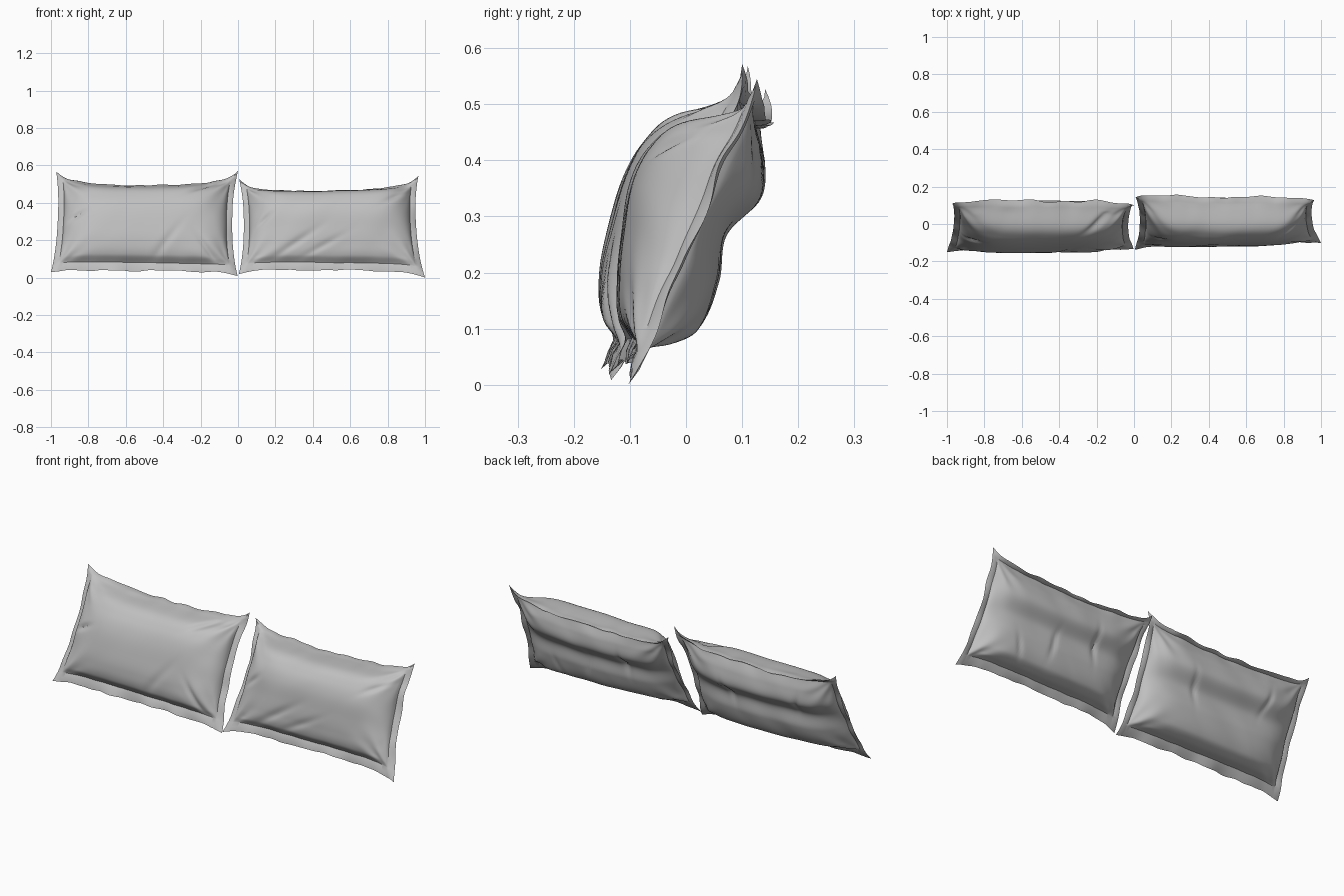
import bpy, bmesh, math
from mathutils import Vector, noise

if "Cube" in bpy.data.objects:
    bpy.data.objects.remove(bpy.data.objects["Cube"])

# One plain cloth colour
cloth = bpy.data.materials.new("grey cloth")
cloth.use_nodes = True
colour = (0.53, 0.53, 0.53, 1)
cloth.diffuse_color = colour
bsdf = cloth.node_tree.nodes["Principled BSDF"]
bsdf.inputs["Base Color"].default_value = colour
bsdf.inputs["Roughness"].default_value = 0.8

OUT = Vector((0, -0.9, 0.43)).normalized()    # out of the leaning front face
UP = Vector((0, 0.43, 0.9)).normalized()      # up along the leaning plane
SIDE, BOTTOM, TOP = 0.033, 0.085, 0.05        # hem widths as a share of each side

# Padding thickness from bottom to top; the backs are dented across the middle
RIGHT_FRONT = [(BOTTOM, 0), (.13, .045), (.25, .083), (.4, .107), (.58, .124),
               (.72, .12), (.84, .09), (1 - TOP, 0)]
RIGHT_BACK = [(BOTTOM, 0), (.13, .05), (.21, .085), (.4, .083), (.56, .052),
              (.73, .08), (.86, .045), (1 - TOP, 0)]
LEFT_FRONT = [(BOTTOM, 0), (.13, .04), (.25, .076), (.4, .107), (.58, .138),
              (.72, .138), (.84, .105), (1 - TOP, 0)]
LEFT_BACK = [(BOTTOM, 0), (.13, .045), (.21, .077), (.4, .07), (.56, .043),
             (.73, .067), (.86, .04), (1 - TOP, 0)]


def smooth_profile(pts, v):
    """Smooth curve through the profile points."""
    if v <= pts[0][0] or v >= pts[-1][0]:
        return 0.0

    def slope(i):
        p, q = pts[max(i - 1, 0)], pts[min(i + 1, len(pts) - 1)]
        return (q[1] - p[1]) / (q[0] - p[0])

    i = max(k for k in range(len(pts) - 1) if pts[k][0] <= v)
    (x0, y0), (x1, y1) = pts[i], pts[i + 1]
    h = x1 - x0
    t = (v - x0) / h
    return max(0.0, (2*t**3 - 3*t**2 + 1) * y0 + (t**3 - 2*t*t + t) * h * slope(i)
               + (3*t*t - 2*t**3) * y1 + (t**3 - t*t) * h * slope(i + 1))


def stations(start, end, count):
    """Grid positions: hem rows at both ends, denser near the seams."""
    body = [start + (1 - start - end) * (0.6 * (0.5 - 0.5 * math.cos(math.pi * k / count))
            + 0.4 * k / count) for k in range(count + 1)]
    return [0, start / 2] + body + [1 - end / 2, 1]


def ear(t, power):
    """Zero at the corners, one along the middle of an edge."""
    return 1 - abs(2 * t - 1) ** power


def groove(a, b, fold):
    """A narrow crease: centre, angle, half length, half width, depth."""
    a0, b0, angle, length, width, depth = fold
    dx, dy = (a - a0) * 0.96, (b - b0) * 0.56
    along = dx * math.cos(angle) + dy * math.sin(angle)
    across = -dx * math.sin(angle) + dy * math.cos(angle)
    return depth * math.exp(-(along / length) ** 2 - (across / width) ** 2)


def make_pillow(name, corners, front, back, sag, rise, bow, folds, seed):
    bl, br, tl, tr = (Vector(c) for c in corners)
    cols, rows = stations(SIDE, SIDE, 90), stations(BOTTOM, TOP, 56)
    shift = Vector((seed, seed * 0.7, 0))

    def point(a, b, side):
        # Limp seam plane with pulled-out corners
        p = (bl * (1 - a) + br * a) * (1 - b) + (tl * (1 - a) + tr * a) * b
        p += UP * rise * (1 - b) * ear(a, 6)
        p.z -= sag * b * (ear(a, 2) + ear(a, 10)) / 2
        p.x += (bow[0] * (1 - a) - bow[1] * a) * ear(b, 2.4)
        # Top and side hems flop backwards
        flop = max(0, b - 1 + TOP) / TOP
        p += Vector((0, 0.016, -0.021)) * flop * ear(a, 8)
        p.y += 0.012 * max(0, SIDE - a, a - 1 + SIDE) / SIDE * ear(b, 8)
        q = p.copy()
        rim = max(abs(2 * a - 1) ** 6, abs(2 * b - 1) ** 6)
        p += OUT * noise.noise(q * 9 + shift) * 0.015 * rim
        p += UP * noise.noise(q * 13 - shift) * 0.008 * rim * ear(a, 8)
        # Padding
        s = min(max((a - SIDE) / (1 - 2 * SIDE), 0), 1)
        pad = smooth_profile(front if side > 0 else back, b) * ear(s, 4.5) ** 0.65
        if pad > 0:
            # Wrinkles spreading from the corners, and soft lumps
            ca, cb = (a if a < .5 else 1 - a), (b if b < .5 else 1 - b)
            angle = math.atan2(cb * 0.56, ca * 0.96)
            reach = math.hypot(ca * 0.96, cb * 0.56)
            fade = min(1, pad / 0.03)
            pad += fade * 0.006 * math.sin(angle * 13 + seed) * math.exp(-(reach / 0.17) ** 2)
            pad += fade * 0.006 * noise.noise(Vector((q.x * 6 - q.z * 5, q.z * 5, side * 3)) + shift)
            pad -= fade * sum(groove(a, b, f[1:]) for f in folds if f[0] == side)
        edge = a in (0, 1) or b in (0, 1)
        thick = 0 if edge else 0.006 + max(pad, 0)
        return p + OUT * side * thick

    bm = bmesh.new()
    for side in (1, -1):
        grid = [[bm.verts.new(point(a, b, side)) for a in cols] for b in rows]
        for j in range(len(rows) - 1):
            for i in range(len(cols) - 1):
                quad = [grid[j][i], grid[j][i+1], grid[j+1][i+1], grid[j+1][i]]
                bm.faces.new(quad if side > 0 else quad[::-1])
    # Join front and back along the outer hem
    bmesh.ops.remove_doubles(bm, verts=bm.verts, dist=1e-5)
    mesh = bpy.data.meshes.new(name)
    bm.to_mesh(mesh)
    bm.free()
    mesh.materials.append(cloth)
    obj = bpy.data.objects.new(name, mesh)
    bpy.context.collection.objects.link(obj)
    return obj


# Folds: side, centre a, centre b, angle, half length, half width, depth
right_folds = [(1, .82, .86, .55, .07, .018, .022), (1, .11, .52, .4, .05, .013, .012),
               (1, .62, .25, .9, .12, .02, .008), (1, .85, .2, 2.2, .08, .014, .010),
               (-1, .7, .6, 1.3, .07, .014, .008), (-1, .25, .7, 1.8, .06, .014, .008)]
left_folds = [(1, .30, .25, .6, .13, .018, .010), (1, .45, .22, .5, .12, .016, .008),
              (1, .12, .5, .7, .05, .013, .010), (1, .88, .75, .6, .07, .014, .010),
              (-1, .3, .6, 1.4, .08, .014, .010), (-1, .55, .45, 1.7, .07, .014, .008),
              (-1, .75, .3, 1.2, .06, .014, .006)]

pillows = [
    make_pillow("right_pillow",
                [(-1.0, -.148, .03), (-.002, -.136, .012), (-.972, .112, .57), (0, .103, .573)],
                RIGHT_FRONT, RIGHT_BACK, .055, .02, (.022, .03), right_folds, 3.1),
    make_pillow("left_pillow",
                [(.004, -.137, .02), (1.0, -.105, .004), (.006, .14, .53), (.965, .122, .55)],
                LEFT_FRONT, LEFT_BACK, .055, .035, (.026, .03), left_folds, 7.4),
]

# Rest on the ground
low = min(v.co.z for o in pillows for v in o.data.vertices)
for o in pillows:
    for v in o.data.vertices:
        v.co.z -= low

bpy.ops.object.select_all(action='DESELECT')
for o in pillows:
    o.select_set(True)
bpy.context.view_layer.objects.active = pillows[0]
bpy.ops.object.shade_smooth_by_angle(angle=math.radians(35))
